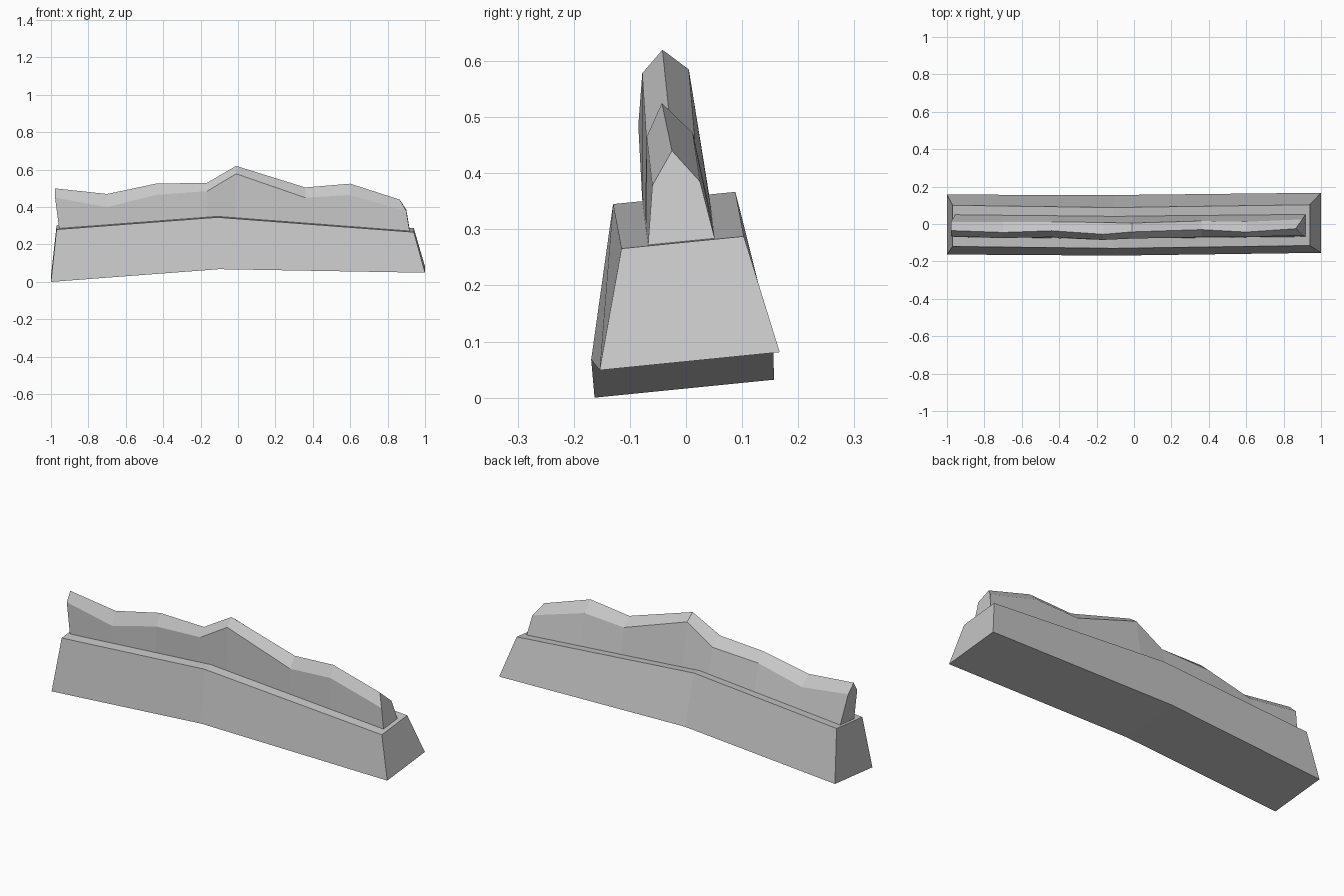
import bpy
import bmesh

cube = bpy.data.objects.get("Cube")
if cube:
    bpy.data.objects.remove(cube, do_unlink=True)

stone = bpy.data.materials.new("grey stone")
stone.use_nodes = True
grey = (0.57, 0.57, 0.57, 1)
stone.diffuse_color = grey
stone.node_tree.nodes["Principled BSDF"].inputs["Base Color"].default_value = grey


def loft(name, sections):
    """Join closed cross-sections along x, with capped ends."""
    bm = bmesh.new()
    rings = [[bm.verts.new(point) for point in section] for section in sections]
    for ring, following in zip(rings, rings[1:]):
        count = len(ring)
        for i in range(count):
            j = (i + 1) % count
            bm.faces.new((ring[i], ring[j], following[j], following[i]))
    bm.faces.new(rings[0])
    bm.faces.new(rings[-1])
    bmesh.ops.recalc_face_normals(bm, faces=bm.faces)
    mesh = bpy.data.meshes.new(name)
    bm.to_mesh(mesh)
    bm.free()
    mesh.materials.append(stone)
    obj = bpy.data.objects.new(name, mesh)
    bpy.context.collection.objects.link(obj)
    return obj


def plinth_top(x, y):
    """Height of the bent, slightly tilted top of the plinth."""
    return 0.356 - 0.077 * abs(x + 0.11) + 0.1 * (y + 0.02)


# Tapered plinth, bent near the middle:
# bottom x, front y, back y, front z; top x, front y, back y
plinth_stations = [
    (-1.0, -0.163, 0.157, 0.0, -0.97, -0.12, 0.1),
    (-0.1, -0.169, 0.155, 0.068, -0.11, -0.13, 0.088),
    (1.0, -0.154, 0.167, 0.049, 0.94, -0.115, 0.103),
]
sections = []
for x, front, back, z, top_x, top_front, top_back in plinth_stations:
    sections.append([
        (x, front, z),
        (x, back, z + 0.1 * (back - front)),
        (top_x, top_back, plinth_top(top_x, top_back)),
        (top_x, top_front, plinth_top(top_x, top_front)),
    ])
loft("plinth", sections)

# Jagged wall: x, front shoulder y z, ridge y z, back shoulder y z
wall_stations = [
    (-0.978, -0.065, 0.45, -0.035, 0.5, 0.012, 0.455),
    (-0.7, -0.075, 0.4, -0.045, 0.47, 0.012, 0.42),
    (-0.44, -0.07, 0.465, -0.036, 0.525, 0.012, 0.48),
    (-0.165, -0.085, 0.485, -0.055, 0.53, 0.008, 0.49),
    (-0.01, -0.078, 0.578, -0.042, 0.62, 0.005, 0.585),
    (0.36, -0.07, 0.45, -0.03, 0.505, 0.016, 0.46),
    (0.6, -0.07, 0.465, -0.043, 0.525, 0.012, 0.472),
    (0.9, -0.06, 0.378, -0.025, 0.44, 0.025, 0.385),
]
sections = []
last = len(wall_stations) - 1
for i, (x, fy, fz, ry, rz, by, bz) in enumerate(wall_stations):
    # The ends slope: the foot and ridge sit at slightly different x
    foot_x = x + (0.022 if i == 0 else 0.018 if i == last else 0)
    ridge_x = x - 0.035 if i == last else x
    bend = 0.01 * (1 - abs(x + 0.11))
    front_foot = -0.068 - bend
    back_foot = 0.052 - bend
    sections.append([
        (foot_x, front_foot, plinth_top(foot_x, front_foot) - 0.004),
        (x, fy, fz),
        (ridge_x, ry, rz),
        (x, by, bz),
        (foot_x, back_foot, plinth_top(foot_x, back_foot) - 0.004),
    ])
loft("jagged_wall", sections)
